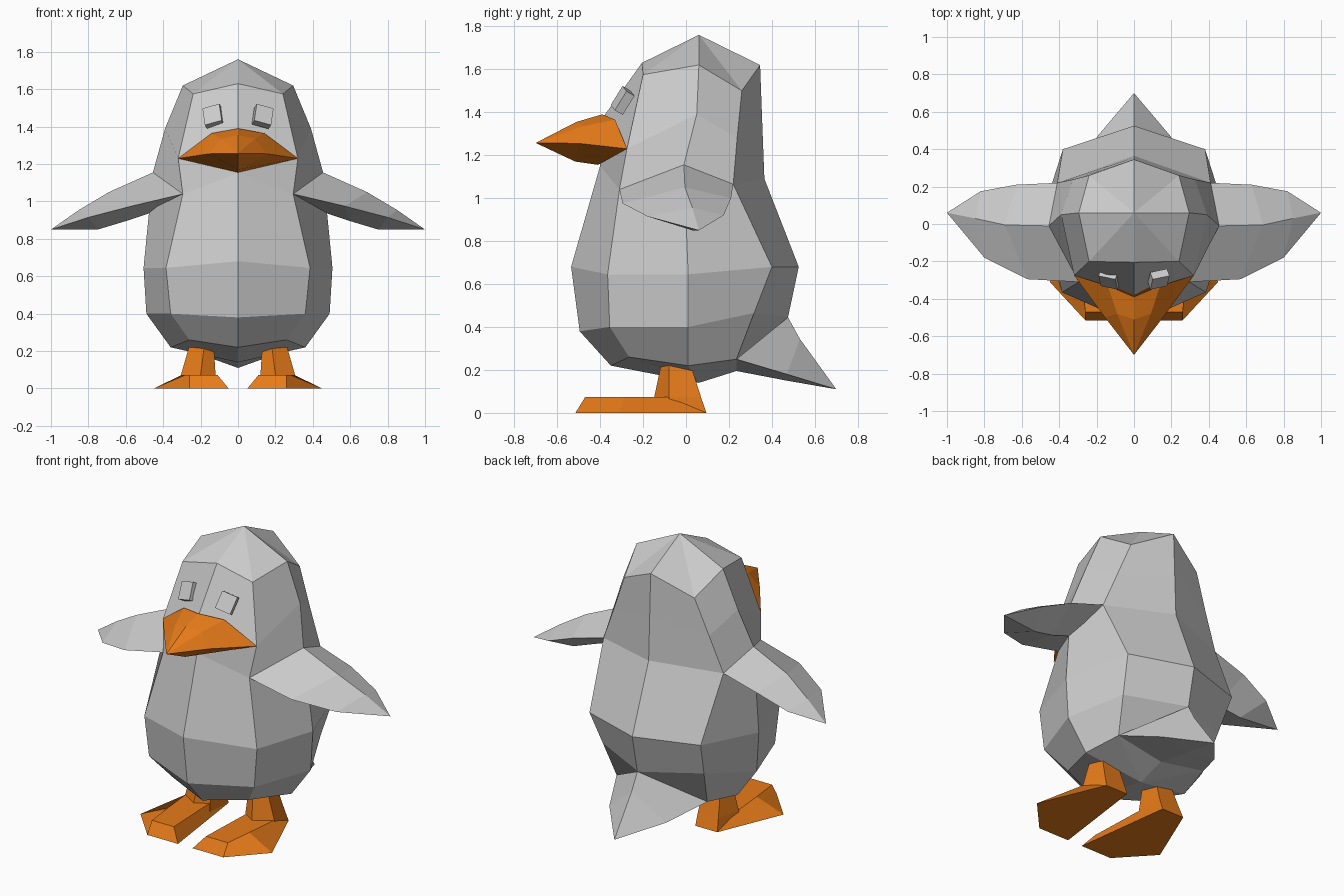
import bpy, bmesh, math
from mathutils import Matrix, Euler

orange = bpy.data.materials.new("orange")
orange.diffuse_color = (0.8, 0.2, 0.01, 1)


def finish(name, bm, mat=None, pair=False):
    """Turn a bmesh into a flat shaded object, optionally mirrored in x."""
    bmesh.ops.remove_doubles(bm, verts=bm.verts, dist=0.0005)
    bmesh.ops.recalc_face_normals(bm, faces=bm.faces)
    mesh = bpy.data.meshes.new(name)
    bm.to_mesh(mesh)
    bm.free()
    obj = bpy.data.objects.new(name, mesh)
    bpy.context.collection.objects.link(obj)
    if mat:
        mesh.materials.append(mat)
    if pair:
        obj.modifiers.new("mirror", "MIRROR").use_mirror_merge = False
    return obj


def whole(half):
    """Close a half section (first and last point on x = 0) by mirroring."""
    return half + [(-x, y, z) for x, y, z in half[-2:0:-1]]


def loft(name, rings, mat=None, pair=False):
    """Skin equal-sized rings; a one-point ring is a tip."""
    n = max(len(r) for r in rings)
    bm = bmesh.new()
    rows = [[bm.verts.new(p) for p in (r * n if len(r) == 1 else r)] for r in rings]
    for a, b in zip(rows, rows[1:]):
        for i in range(n):
            j = (i + 1) % n
            bm.faces.new((a[i], a[j], b[j], b[i]))
    for ring, row in ((rings[0], rows[0]), (rings[-1], rows[-1])):
        if len(ring) > 1:
            bm.faces.new(row)
    return finish(name, bm, mat, pair)


# Body: front centre, front corner, side, back corner, back centre
body = [
    [(0, -.205, 1.63), (.24, -.20, 1.575), (.295, .06, 1.62), (.24, .26, 1.50), (0, .345, 1.62)],
    [(0, -.38, 1.385), (.32, -.275, 1.23), (.39, .05, 1.39), (.325, .238, 1.28), (0, .355, 1.35)],
    [(0, -.40, 1.15), (.295, -.31, 1.04), (.455, -.01, 1.155), (.41, .22, 1.065), (0, .365, 1.09)],
    [(0, -.535, .68), (.385, -.365, .645), (.505, .01, .645), (.38, .40, .68), (0, .525, .68)],
    [(0, -.495, .38), (.36, -.355, .40), (.49, .01, .40), (.345, .317, .465), (0, .475, .445)],
    [(0, -.35, .22), (.26, -.265, .26), (.36, .01, .22), (.31, .235, .25), (0, .235, .195)],
]
loft("body", [[(0, .06, 1.76)]] + [whole(r) for r in body] + [[(0, .06, .14)]])

# Tail: top, side, bottom
loft("tail", [
    whole([(0, .475, .445), (.31, .235, .25), (0, .235, .195)]),
    whole([(0, .53, .345), (.195, .47, .18), (0, .47, .15)]),
    [(0, .70, .11)],
])

# Wings: front edge, ridge, back edge, underside
loft("wings", [
    [(.295, -.31, 1.04), (.455, -.01, 1.155), (.41, .22, 1.065), (.465, 0, .94)],
    [(.57, -.295, .975), (.69, -.005, 1.05), (.63, .21, 1.0), (.60, 0, .895)],
    [(.80, -.18, .915), (.85, .03, .955), (.82, .175, .92), (.75, .03, .85)],
    [(1.0, .06, .85)],
], pair=True)

# Beak: top, upper side, corner, bottom
loft("beak", [
    whole([(0, -.39, 1.39), (.14, -.33, 1.365), (.32, -.275, 1.23), (0, -.41, 1.155)]),
    whole([(0, -.51, 1.355), (.09, -.48, 1.335), (.155, -.50, 1.255), (0, -.515, 1.17)]),
    [(0, -.70, 1.257)],
], orange)

# Eyes: small tilted blocks
bm = bmesh.new()
turn = [Matrix.Rotation(math.radians(a), 4, k) for a, k in ((20, "Z"), (-28, "X"), (17, "Y"))]
bmesh.ops.create_cube(bm, size=1, matrix=Matrix.Translation((.132, -.295, 1.455))
                      @ turn[0] @ turn[1] @ turn[2] @ Matrix.Diagonal((.095, .045, .105, 1)))
finish("eyes", bm, pair=True)

# Feet: splayed wedge from sole to top
loft("feet", [
    [(.05, -.515, 0), (.26, -.515, 0), (.45, -.31, 0), (.28, .095, 0), (.13, .095, 0)],
    [(.11, -.47, .073), (.26, -.47, .073), (.28, -.29, .073), (.30, -.08, .073), (.125, -.08, .073)],
], orange, pair=True)

# Legs: tapering from heel into the body
loft("legs", [
    [(.12, -.10, 0), (.20, -.15, 0), (.31, -.08, 0), (.28, .095, 0), (.13, .095, 0)],
    [(.12, -.10, .073), (.20, -.148, .073), (.305, -.08, .073), (.27, .07, .073), (.13, .07, .073)],
    [(.13, -.08, .23), (.18, -.115, .23), (.26, -.08, .23), (.25, .02, .23), (.14, .02, .23)],
], orange, pair=True)
